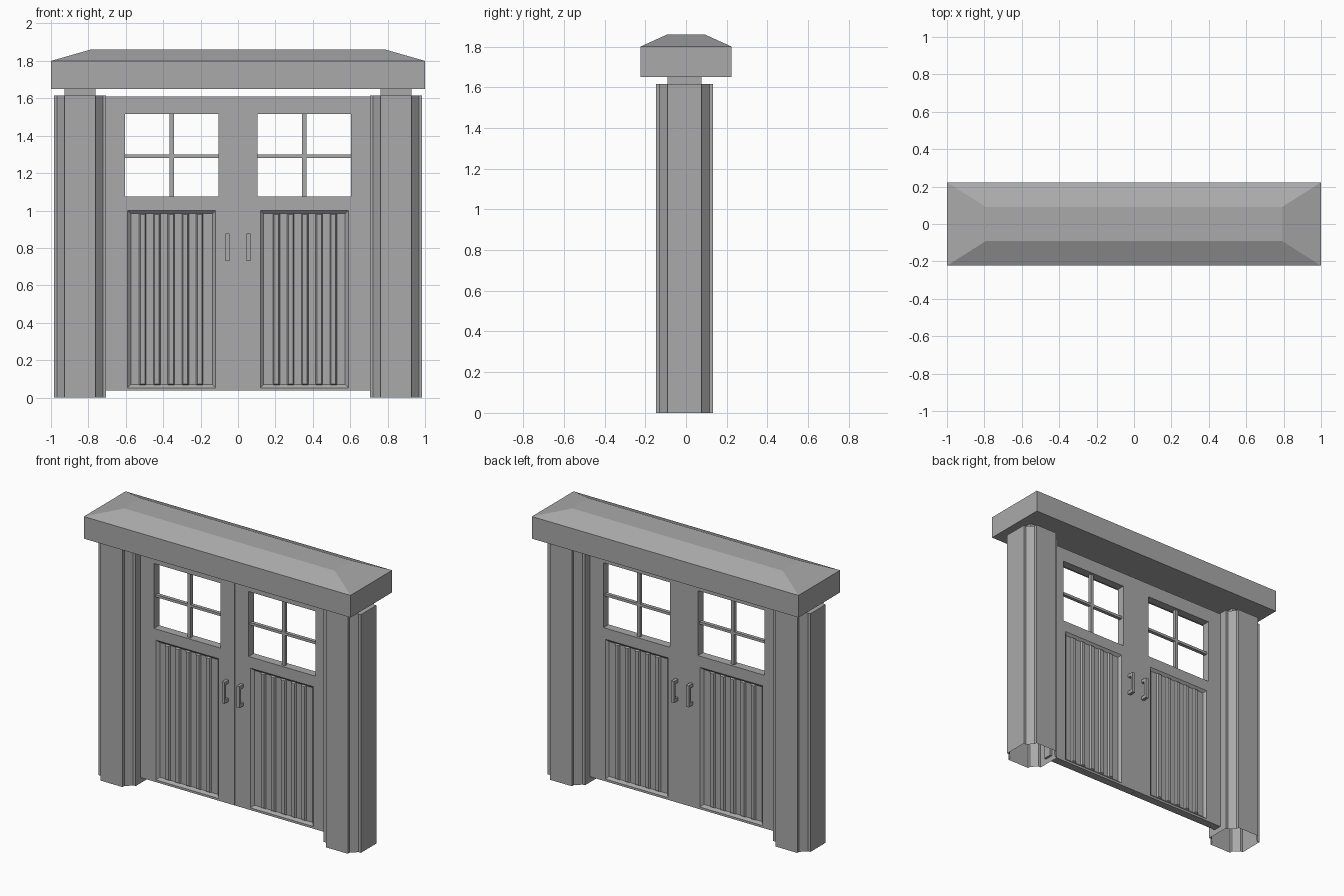
import bpy, bmesh

if "Cube" in bpy.data.objects:
    bpy.data.objects.remove(bpy.data.objects["Cube"])

stone = bpy.data.materials.new("plain grey")
stone.use_nodes = True
stone.diffuse_color = (0.4, 0.4, 0.4, 1)
stone.node_tree.nodes["Principled BSDF"].inputs["Base Color"].default_value = (0.4, 0.4, 0.4, 1)

MID = -0.0075      # depth of the door centre plane
THICK = 0.028      # half thickness of a door
PANEL = 0.012      # half thickness of the recessed panel


def rect(u0, u1, v0, v1):
    return [(u0, v0), (u1, v0), (u1, v1), (u0, v1)]


def inset(r, d):
    (u0, v0), (u1, v1) = r[0], r[2]
    return rect(u0 + d, u1 - d, v0 + d, v1 - d)


def loft(bm, sections, axis="z", caps=(True, True)):
    """Join matching outlines placed at heights along an axis."""
    rings = []
    for outline, h in sections:
        rings.append([bm.verts.new((u, v, h) if axis == "z" else (u, h, v))
                      for u, v in outline])
    n = len(rings[0])
    for a, b in zip(rings, rings[1:]):
        for i in range(n):
            j = (i + 1) % n
            bm.faces.new((a[i], a[j], b[j], b[i]))
    if caps[0]:
        bm.faces.new(rings[0][::-1])
    if caps[1]:
        bm.faces.new(rings[-1])


def slab(bm, r, half):
    """Upright slab centred on the door plane."""
    loft(bm, [(r, MID - half), (r, MID + half)], "y")


def finish(name, bm, mirror=True, flip=False):
    bmesh.ops.recalc_face_normals(bm, faces=bm.faces[:])
    if flip:
        bmesh.ops.reverse_faces(bm, faces=bm.faces[:])
    mesh = bpy.data.meshes.new(name)
    bm.to_mesh(mesh)
    bm.free()
    mesh.materials.append(stone)
    obj = bpy.data.objects.new(name, mesh)
    bpy.context.collection.objects.link(obj)
    if mirror:
        mod = obj.modifiers.new("other side", "MIRROR")
        mod.use_mirror_merge = False
    return obj


# Hipped roof beam
bm = bmesh.new()
eaves = rect(-1, 1, -0.223, 0.223)
loft(bm, [(eaves, 1.65), (eaves, 1.80), (rect(-0.79, 0.79, -0.09, 0.09), 1.86)])
finish("roof", bm, mirror=False)

# Pillars with notched corners, open underneath
A, B, C = 0.14, 0.0825, 0.122
corner = [(A, B), (C, B), (B, C), (B, A)]
outline = []
for sx, sy in ((1, 1), (-1, 1), (-1, -1), (1, -1)):
    pts = [(0.845 + sx * x, MID + sy * y) for x, y in corner]
    outline += pts if sx == sy else pts[::-1]
bm = bmesh.new()
loft(bm, [(outline, 0), (outline, 1.615)], caps=(False, True))
finish("pillars", bm)

# Short necks between pillars and roof
bm = bmesh.new()
neck = rect(0.845 - B, 0.845 + B, MID - B, MID + B)
loft(bm, [(neck, 1.615), (neck, 1.65)])
finish("pillar_necks", bm)

# Door frames: stiles and rails around a window and a panel
LOW, TOP, SEAM, EDGE = 0.037, 1.61, 0.001, 0.72
window = rect(0.105, 0.605, 1.075, 1.515)
panel = rect(0.12, 0.59, 0.052, 1.0)
bm = bmesh.new()
slab(bm, rect(SEAM, 0.105, LOW, TOP), THICK)
slab(bm, rect(0.605, EDGE, LOW, TOP), THICK)
slab(bm, rect(0.105, 0.605, 1.515, TOP), THICK)
slab(bm, rect(0.105, 0.605, 1.0, 1.075), THICK)
slab(bm, rect(0.105, 0.605, LOW, 0.052), THICK)
slab(bm, rect(0.105, 0.12, 0.052, 1.0), THICK)
slab(bm, rect(0.59, 0.605, 0.052, 1.0), THICK)
finish("door_frames", bm)

# Recessed panels
bm = bmesh.new()
slab(bm, panel, PANEL)
finish("door_panels", bm)

# Sloped mouldings around the panels, both sides
bm = bmesh.new()
for s in (-1, 1):
    loft(bm, [(panel, MID + s * THICK), (inset(panel, 0.017), MID + s * PANEL)],
         "y", (False, False))
finish("panel_mouldings", bm, flip=True)

# Raised vertical strips, both sides
bm = bmesh.new()
for i in range(5):
    x = 0.205 + i * 0.0763
    foot = rect(x - 0.019, x + 0.019, 0.066, 0.986)
    for s in (-1, 1):
        loft(bm, [(foot, MID + s * PANEL), (inset(foot, 0.007), MID + s * 0.024)], "y")
finish("panel_strips", bm)

# Window glazing bars
bm = bmesh.new()
slab(bm, rect(0.342, 0.365, 1.075, 1.515), 0.012)
slab(bm, rect(0.105, 0.605, 1.282, 1.299), 0.012)
finish("window_bars", bm)

# Pull handles, both sides
bm = bmesh.new()
for s in (-1, 1):
    face, grip, out = (MID + s * d for d in (THICK, 0.055, 0.072))
    bar = rect(0.045, 0.066, 0.73, 0.876)
    loft(bm, [(bar, grip), (bar, out)], "y")
    for z in (0.73, 0.854):
        leg = rect(0.045, 0.066, z, z + 0.022)
        loft(bm, [(leg, face), (leg, grip)], "y")
finish("door_handles", bm)
